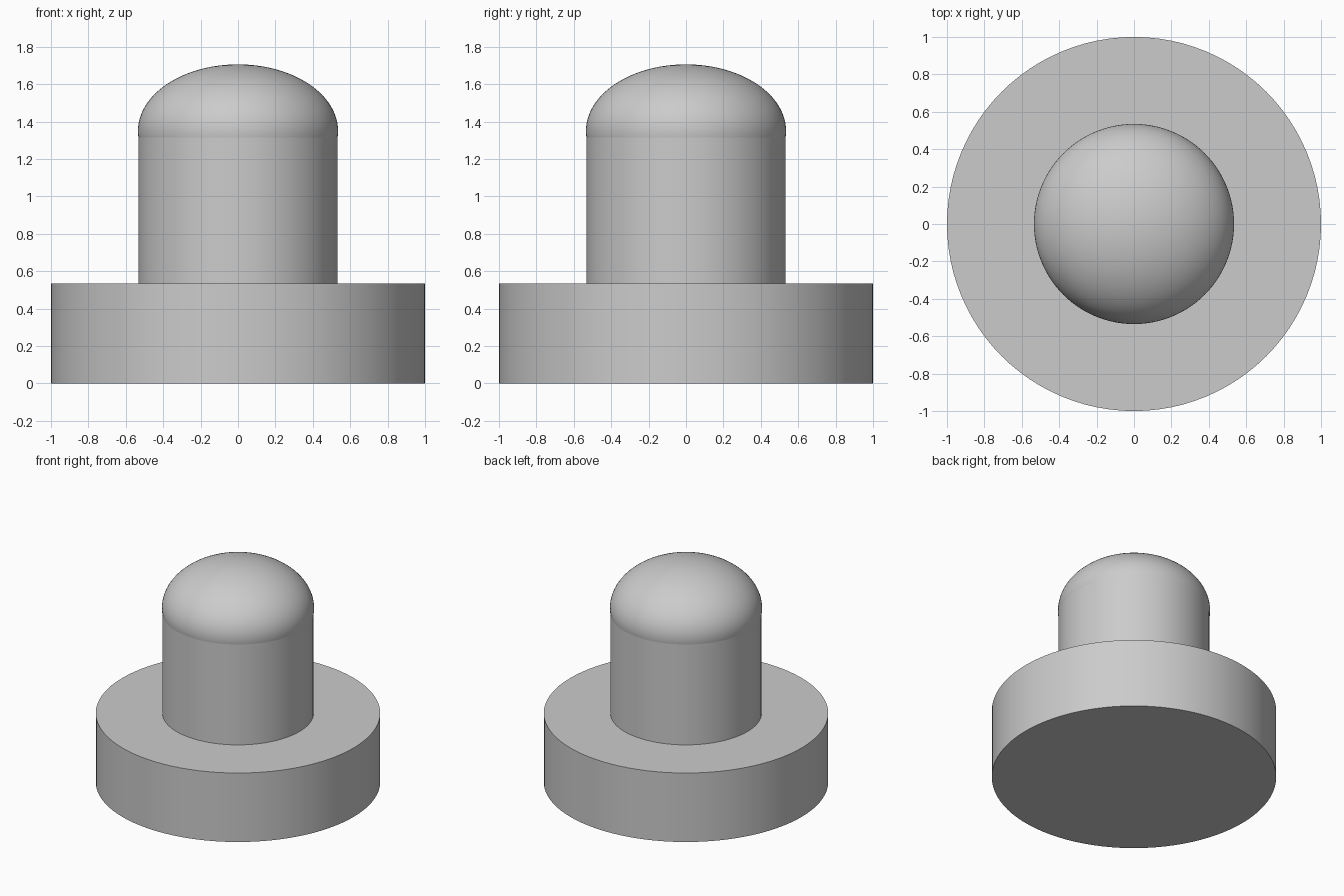
import bpy
import math

cube = bpy.data.objects.get("Cube")
if cube:
    bpy.data.objects.remove(cube, do_unlink=True)

SIDES = 96
BASE_HEIGHT = 0.535
DOME_CENTER = 1.35

grey = bpy.data.materials.new("light_grey")
grey.use_nodes = True
colour = (0.6, 0.6, 0.6, 1)
grey.diffuse_color = colour
grey.node_tree.nodes["Principled BSDF"].inputs["Base Color"].default_value = colour


def finish(name):
    obj = bpy.context.object
    obj.name = name
    obj.data.materials.append(grey)
    bpy.ops.object.shade_smooth_by_angle(angle=math.radians(30))
    return obj


def cylinder(name, radius, bottom, top):
    bpy.ops.mesh.primitive_cylinder_add(
        vertices=SIDES, radius=radius, depth=top - bottom,
        location=(0, 0, (bottom + top) / 2))
    return finish(name)


# Wide round foot and narrower shaft
cylinder("base_disc", 1, 0, BASE_HEIGHT)
cylinder("shaft", 0.532, BASE_HEIGHT, DOME_CENTER)

# Flattened dome cap, a hair wider than the shaft
bpy.ops.mesh.primitive_uv_sphere_add(
    segments=SIDES, ring_count=48, radius=1, location=(0, 0, DOME_CENTER))
bpy.context.object.scale = (0.535, 0.535, 0.356)
bpy.ops.object.transform_apply(location=False, rotation=False, scale=True)
finish("dome_cap")
